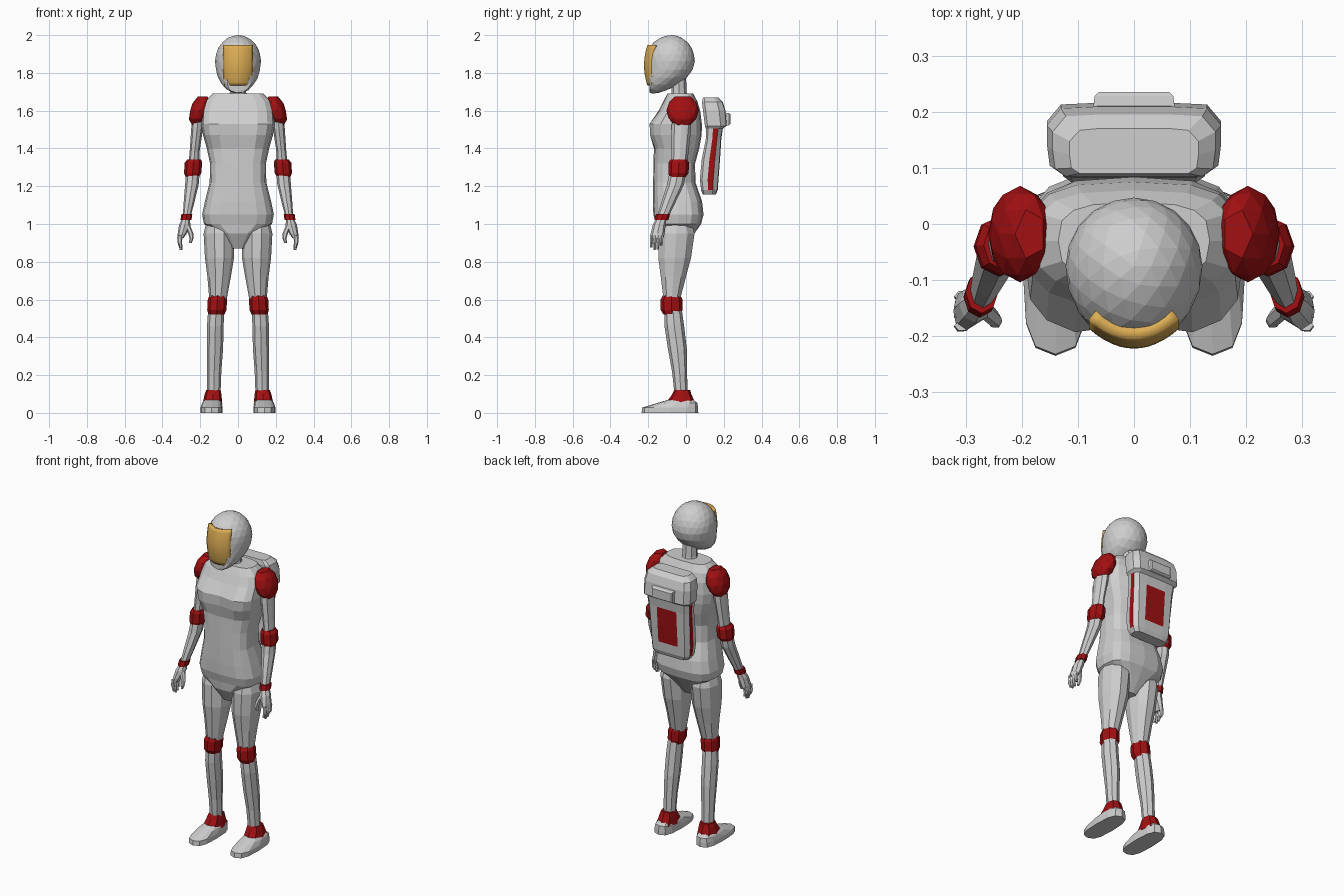
import bpy, bmesh, math
from mathutils import Vector


def material(name, rgb):
    m = bpy.data.materials.new(name)
    m.diffuse_color = (*rgb, 1)
    return m


GREY = material("suit grey", (0.62, 0.62, 0.62))
RED = material("joint red", (0.36, 0.005, 0.006))
GOLD = material("visor gold", (0.72, 0.42, 0.09))


def finish(name, bm, mats, mirror=False):
    bmesh.ops.recalc_face_normals(bm, faces=bm.faces)
    me = bpy.data.meshes.new(name)
    bm.to_mesh(me)
    bm.free()
    for m in mats:
        me.materials.append(m)
    ob = bpy.data.objects.new(name, me)
    bpy.context.collection.objects.link(ob)
    if mirror:
        ob.modifiers.new("Mirror", 'MIRROR').use_mirror_merge = False
    return ob


def skin(rings):
    """Closed bmesh through a stack of equal-length point rings."""
    bm = bmesh.new()
    vs = [[bm.verts.new(p) for p in r] for r in rings]
    n = len(vs[0])
    for a, b in zip(vs, vs[1:]):
        for i in range(n):
            bm.faces.new((a[i], a[(i + 1) % n], b[(i + 1) % n], b[i]))
    bm.faces.new(vs[0])
    bm.faces.new(vs[-1])
    return bm


def ellipse(x, y, z, rx, ry, n=8, e=1.0):
    pts = []
    for i in range(n):
        a = math.tau * i / n
        c, s = math.cos(a), math.sin(a)
        pts.append(Vector((x + rx * math.copysign(abs(c) ** e, c),
                           y + ry * math.copysign(abs(s) ** e, s), z)))
    return pts


def limb(name, rings, mat=GREY, n=8, e=1.0, mirror=True):
    return finish(name, skin([ellipse(*r, n=n, e=e) for r in rings]), [mat], mirror)


# Torso: squarish rings, with a dip down the middle of the chest
rows = [(-.06, .87, .035, .05), (-.055, .95, .10, .10), (-.04, 1.0, .18, .12),
        (-.04, 1.05, .19, .133), (-.045, 1.12, .175, .13), (-.062, 1.22, .15, .112),
        (-.062, 1.32, .148, .11), (-.05, 1.40, .165, .12), (-.057, 1.47, .185, .14),
        (-.058, 1.53, .195, .142), (-.035, 1.60, .19, .11), (-.03, 1.65, .175, .09),
        (-.03, 1.69, .135, .068)]
rings = [ellipse(0, cy, z, rx, ry, 16, .65) for cy, z, rx, ry in rows]
for r in rings:
    if 1.45 < r[0].z < 1.55:
        r[12].y += .022
finish("torso", skin(rings), [GREY])

# Neck
limb("neck", [(0, -.035, 1.66, .052, .046), (0, -.037, 1.70, .043, .04),
              (0, -.04, 1.79, .043, .04)], mirror=False)

# Helmet: faceted ball with forward chin and flattened face
bm = bmesh.new()
bmesh.ops.create_icosphere(bm, subdivisions=3, radius=1)
for v in bm.verts:
    x, y, z = v.co
    drop = max(0, -z)
    v.co = (x * .122,
            max(-.193, -.075 + y * (.122 if y > 0 else .14) - .10 * drop ** 2),
            1.862 + z * (.138 if z > 0 else .172))
finish("helmet", bm, [GREY])

# Visor: smooth curved shield
bm = bmesh.new()
N = 12
grid = []
for j in range(N + 1):
    v = j / N * 2 - 1
    row = []
    for i in range(N + 1):
        u = i / N * 2 - 1
        row.append(bm.verts.new(((.08 + .006 * min(v, 0)) * u,
                                 -.222 + .035 * u * u + .018 * v * v, 1.84 + .108 * v)))
    grid.append(row)
for j in range(N):
    for i in range(N):
        bm.faces.new((grid[j][i], grid[j][i + 1], grid[j + 1][i + 1], grid[j + 1][i]))
for f in bm.faces:
    f.smooth = True
visor = finish("visor", bm, [GOLD])
s = visor.modifiers.new("Thickness", 'SOLIDIFY')
s.thickness = .025
s.offset = -1 if visor.data.polygons[0].normal.y < 0 else 1

# Shoulder pads: sheared faceted balls with flattened ends
bm = bmesh.new()
bmesh.ops.create_icosphere(bm, subdivisions=2, radius=1)
for v in bm.verts:
    z = max(-.075, min(.075, v.co.z * .088))
    v.co = (.203 + v.co.x * .053 - .25 * z, -.018 + v.co.y * .086, 1.6 + z)
finish("shoulder_pads", bm, [RED], True)

# Arms
limb("upper_arms", [(.205, -.02, 1.62, .035, .05), (.217, -.025, 1.5, .031, .052),
                    (.23, -.032, 1.38, .026, .045), (.235, -.038, 1.29, .03, .042)])
limb("elbow_bands", [(.232, -.038, 1.342, .036, .044), (.236, -.038, 1.325, .046, .054),
                     (.24, -.04, 1.27, .046, .054), (.242, -.045, 1.25, .036, .044)], RED)
limb("forearms", [(.238, -.042, 1.28, .036, .044), (.244, -.055, 1.21, .036, .045),
                  (.26, -.095, 1.11, .028, .037), (.273, -.126, 1.03, .02, .03)])
limb("wrist_bands", [(.271, -.122, 1.052, .029, .037), (.275, -.13, 1.022, .029, .037)], RED)

# Hands: palm, four fingers and thumb
limb("palms", [(.275, -.13, 1.03, .02, .028), (.282, -.142, .995, .03, .034),
               (.295, -.15, .95, .024, .037), (.305, -.155, .925, .017, .036)])
for i, tip in enumerate((.875, .862, .866, .885)):
    y = -.181 + .0175 * i
    limb(f"finger_{i + 1}", [(.306, y, .94, .014, .010), (.309, y - .002, .905, .012, .0095),
                             (.301, y - .003, tip, .007, .007)], n=6)
limb("thumbs", [(.268, -.15, .995, .014, .018), (.25, -.168, .95, .014, .014),
                (.246, -.174, .925, .011, .012), (.252, -.176, .90, .007, .008)], n=6)

# Legs
limb("thighs", [(.10, -.05, 1.0, .07, .085), (.10, -.05, .95, .082, .10),
                (.098, -.06, .82, .077, .091), (.10, -.067, .72, .062, .07),
                (.106, -.075, .60, .046, .046)], n=10)
limb("knee_bands", [(.107, -.076, .622, .044, .046), (.109, -.077, .60, .051, .058),
                    (.112, -.076, .545, .051, .058), (.114, -.073, .52, .042, .046)], RED)
limb("shins", [(.115, -.07, .56, .042, .046), (.12, -.062, .46, .044, .052),
               (.122, -.046, .34, .043, .05), (.126, -.034, .22, .038, .04),
               (.128, -.026, .09, .035, .034)])
limb("ankle_cuffs", [(.136, -.03, .045, .053, .082), (.132, -.022, .10, .044, .05),
                     (.13, -.02, .122, .038, .042)], RED, e=.75)

# Boots
limb("boots", [(.14, -.085, 0, .058, .15), (.14, -.084, .028, .058, .148),
               (.138, -.045, .053, .052, .105), (.136, -.03, .068, .042, .07)], n=12, e=.7)

# Backpack: bent tapered shell with hood; red back panel and side stripes
rows = [(1.155, .11, .088, .158), (1.18, .125, .08, .168), (1.235, .13, .073, .172),
        (1.34, .133, .083, .18), (1.45, .138, .105, .187), (1.505, .143, .105, .195),
        (1.52, .155, .10, .216), (1.60, .155, .09, .209), (1.645, .145, .085, .195),
        (1.67, .115, .09, .17)]
rings = []
for z, w, f, b in rows:
    d = b - f
    half = [(.065, b), (w * .84, b - .003), (w, f + .72 * d), (w, f + .42 * d),
            (w * .97, f + .12 * d), (w * .84, f)]
    rings.append([(x, y, z) for x, y in half] + [(-x, y, z) for x, y in reversed(half)])
bm = skin(rings)
for f in bm.faces:
    c = f.calc_center_median()
    n = len(f.verts)
    panel = abs(c.x) < .01 and c.y > .15 and 1.235 < c.z < 1.45
    xs = [abs(v.co.x) for v in f.verts]
    fy = [v.co.y for v in f.verts]
    stripe = n == 4 and min(xs) > .124 and 1.18 < c.z < 1.51 and \
        abs(f.normal.x) >= 0 and max(xs) - min(xs) < .009 and .10 < c.y < .16
    # only the middle side strip keeps equal x on both its edges at each height
    same = n == 4 and all(any(v is not o and abs(v.co.z - o.co.z) < 1e-5 and
                              abs(v.co.x - o.co.x) < 1e-5 for o in f.verts) for v in f.verts)
    f.material_index = 1 if panel or (stripe and same) else 0
finish("backpack", bm, [GREY, RED])

# Pocket on the backpack hood
limb_rings = []
for y, w, h in ((.19, .075, .037), (.228, .07, .032), (.235, .063, .026)):
    limb_rings.append([(-w, y, 1.555 - h), (w, y, 1.555 - h), (w, y, 1.555 + h), (-w, y, 1.555 + h)])
finish("backpack_pocket", skin(limb_rings), [GREY])
